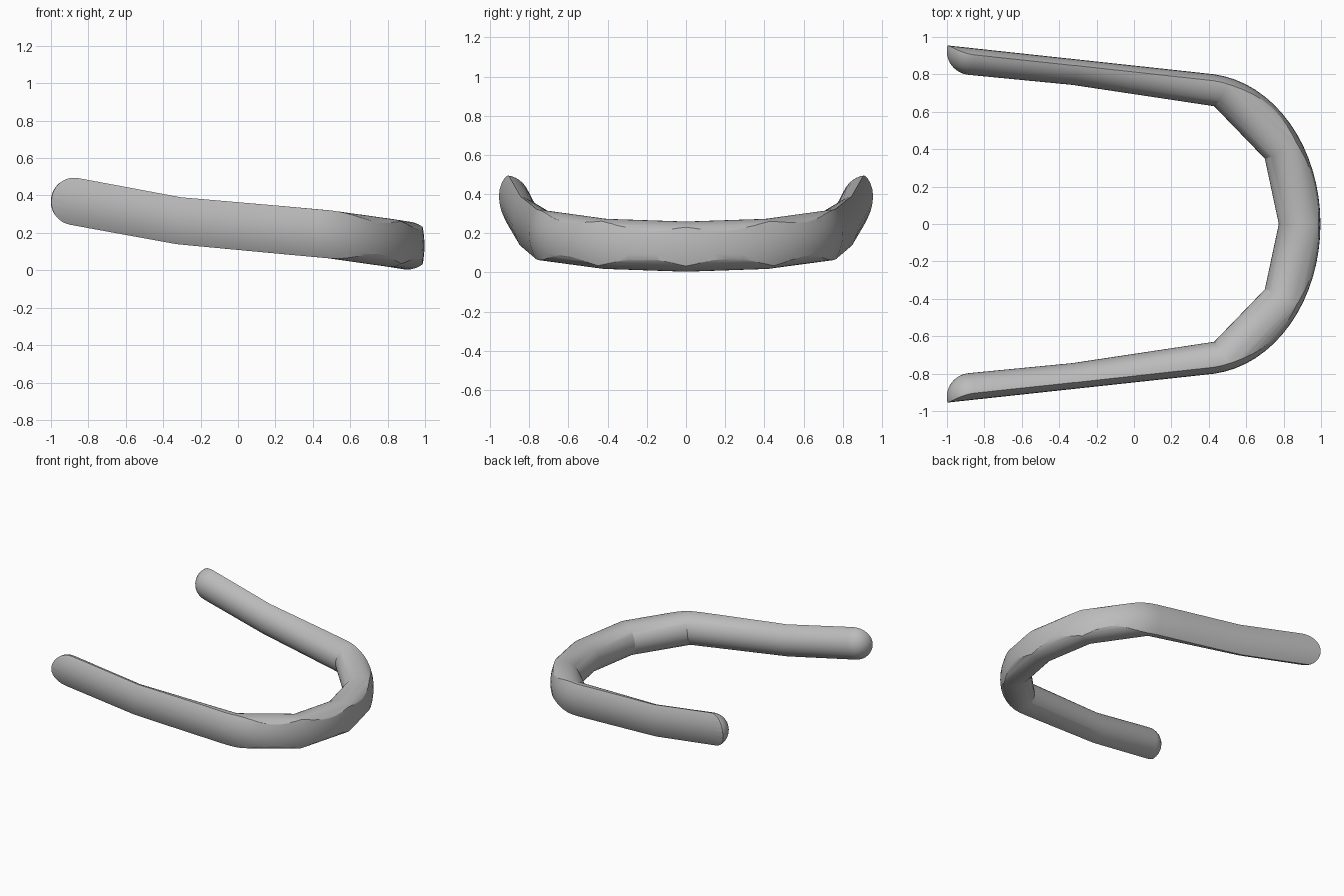
import bpy, bmesh, math
from mathutils import Vector

cube = bpy.data.objects.get("Cube")
if cube:
    bpy.data.objects.remove(cube, do_unlink=True)

RADIUS = 0.128
SIDES = 40

grey = bpy.data.materials.new("plain grey")
grey.use_nodes = True
grey.diffuse_color = (0.5, 0.5, 0.5, 1)
grey.node_tree.nodes["Principled BSDF"].inputs["Base Color"].default_value = (0.5, 0.5, 0.5, 1)


def loft(name, rings):
    """Closed solid through a list of equal-length vertex rings."""
    bm = bmesh.new()
    rows = [[bm.verts.new(p) for p in ring] for ring in rings]
    n = len(rows[0])
    for a, b in zip(rows, rows[1:]):
        for i in range(n):
            j = (i + 1) % n
            bm.faces.new((a[i], a[j], b[j], b[i]))
    bm.faces.new(rows[0])
    bm.faces.new(rows[-1])
    bmesh.ops.recalc_face_normals(bm, faces=bm.faces)
    mesh = bpy.data.meshes.new(name)
    bm.to_mesh(mesh)
    bm.free()
    mesh.materials.append(grey)
    obj = bpy.data.objects.new(name, mesh)
    bpy.context.collection.objects.link(obj)
    return obj


# Centre line: half path from the arm end to the middle of the bend, mirrored
half = [Vector(p) for p in ((-0.873, 0.925, 0.368), (-0.314, 0.871, 0.265),
                            (0.49, 0.75, 0.192), (0.817, 0.412, 0.146))]
middle = Vector((0.905, 0, 0.132))
path = half + [middle] + [Vector((p.x, -p.y, p.z)) for p in reversed(half)]


def ring(centre, tangent, radius, stretch=1):
    side = tangent.cross(Vector((0, 0, 1))).normalized()
    up = side.cross(tangent)
    angles = [2 * math.pi * i / SIDES for i in range(SIDES)]
    return [centre + side * (radius * stretch * math.cos(a)) + up * (radius * math.sin(a))
            for a in angles]


# Mitred tube with hemispherical ends
first = (path[1] - path[0]).normalized()
last = (path[-1] - path[-2]).normalized()
steps = [math.radians(a) for a in range(10, 90, 10)] + [math.radians(88)]
rings = [ring(path[0] - first * RADIUS * math.sin(a), first, RADIUS * math.cos(a))
         for a in reversed(steps)]
for i, p in enumerate(path):
    d0 = (p - path[i - 1]).normalized() if i else first
    d1 = (path[i + 1] - p).normalized() if i + 1 < len(path) else last
    tangent = (d0 + d1).normalized()
    rings.append(ring(p, tangent, RADIUS, 1 / tangent.dot(d0)))
rings += [ring(path[-1] + last * RADIUS * math.sin(a), last, RADIUS * math.cos(a))
          for a in steps]
band = loft("curved_band", rings)


# Trimming solid: straight arms and an elliptical bend, with a bulging outer wall
def height(x):
    knots = [(-1.2, 0.43)] + [(p.x, p.z) for p in path[:5]] + [(1.1, 0.132)]
    for (x0, z0), (x1, z1) in zip(knots, knots[1:]):
        if x <= x1:
            return z0 + (z1 - z0) * (x - x0) / (x1 - x0)
    return knots[-1][1]


def wall(x, y, nx, ny):
    normal = Vector((nx, ny, 0)).normalized()
    base = Vector((x, y, height(x)))
    bulge = 0.015 + 0.017 * abs(normal.y)
    levels = [-0.3] + [0.15 * k / 4 for k in range(-4, 5)] + [0.3]
    profile = [(0.35, -0.3)] + [(bulge * (t / 0.125) ** 2, t) for t in levels] + [(0.35, 0.3)]
    return [base - normal * inset + Vector((0, 0, t)) for inset, t in profile]


CX, A, B = 0.36, 0.637, 0.805
arm = [(x, 0.847 - 0.108 * x, 0.108, 1) for x in (-1.2, -0.873, -0.314, 0.2)]
outline = list(arm)
bend = 32
for k in range(bend + 1):
    a = math.radians(84 - 168 * k / bend)
    outline.append((CX + A * math.cos(a), B * math.sin(a), math.cos(a) / A, math.sin(a) / B))
outline += [(x, -y, nx, -ny) for x, y, nx, ny in reversed(arm)]
cutter = loft("trim_cutter", [wall(*p) for p in outline])
cutter.hide_render = True

trim = band.modifiers.new("trim", "BOOLEAN")
trim.operation = "INTERSECT"
trim.solver = "EXACT"
trim.object = cutter

# Apply the trim and shade
bpy.ops.object.select_all(action="DESELECT")
band.select_set(True)
bpy.context.view_layer.objects.active = band
bpy.ops.object.modifier_apply(modifier="trim")
bpy.data.objects.remove(cutter, do_unlink=True)
bpy.ops.object.shade_smooth_by_angle(angle=math.radians(25))
